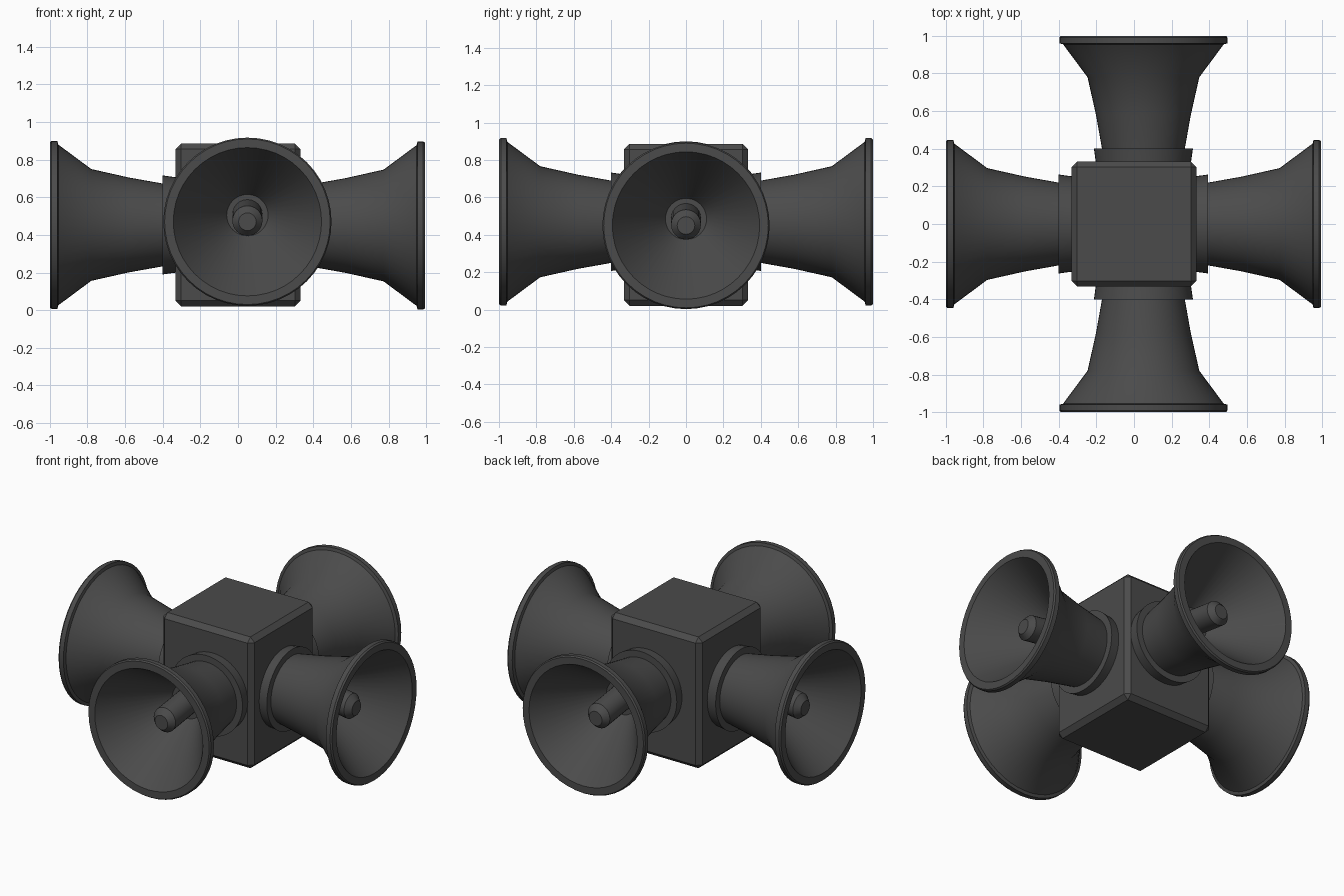
import bpy, bmesh, math
from mathutils import Matrix, Vector

if "Cube" in bpy.data.objects:
    bpy.data.objects.remove(bpy.data.objects["Cube"])

SEG = 48
dark = bpy.data.materials.new("dark_grey")
dark.diffuse_color = (0.07, 0.07, 0.07, 1)
dark.use_nodes = True
dark.node_tree.nodes["Principled BSDF"].inputs["Base Color"].default_value = dark.diffuse_color


def finish(name, bm, angle=30):
    bmesh.ops.recalc_face_normals(bm, faces=bm.faces)
    mesh = bpy.data.meshes.new(name)
    bm.to_mesh(mesh)
    bm.free()
    obj = bpy.data.objects.new(name, mesh)
    bpy.context.collection.objects.link(obj)
    mesh.materials.append(dark)
    bpy.ops.object.select_all(action='DESELECT')
    obj.select_set(True)
    bpy.context.view_layer.objects.active = obj
    bpy.ops.object.shade_smooth_by_angle(angle=math.radians(angle))
    return obj


def loft(name, rings, matrix, seg=SEG):
    """Skin circles given as (distance, radius, rise) along local x, capped at both ends."""
    bm = bmesh.new()
    loops = []
    for d, r, rise in rings:
        loops.append([bm.verts.new(matrix @ Vector((
            d, r * math.cos(2 * math.pi * i / seg), rise + r * math.sin(2 * math.pi * i / seg))))
            for i in range(seg)])
    for a, b in zip(loops, loops[1:]):
        for i in range(seg):
            j = (i + 1) % seg
            bm.faces.new((a[i], a[j], b[j], b[i]))
    bm.faces.new(loops[0])
    bm.faces.new(loops[-1])
    return finish(name, bm)


# Central chamfered housing
bm = bmesh.new()
bmesh.ops.create_cube(bm, size=1, matrix=Matrix.Translation((0, 0, 0.453)) @ Matrix.Diagonal((0.665, 0.665, 0.865, 1)))
bmesh.ops.bevel(bm, geom=bm.edges[:], offset=0.03, segments=1, affect='EDGES')
finish("housing", bm, 20)

# Horn: outer flare, rolled rim, inner cone down to the throat
horn = [(0.30, 0.205, 0), (0.40, 0.22, 0), (0.58, 0.252, 0), (0.78, 0.297, 0), (0.955, 0.427, 0),
        (0.96, 0.447, 0), (0.99, 0.447, 0), (1.0, 0.44, 0), (1.0, 0.394, 0), (0.60, 0.11, 0.035)]
collar = [(0.30, 0.25, 0), (0.335, 0.254, 0), (0.40, 0.263, 0)]
# Driver rod, dipping slightly towards the mouth
rod = [(0.55, 0.08, 0.045), (0.835, 0.08, 0.005), (0.87, 0.047, 0)]

# Four horns around the housing; the front and back pair sits off-centre
places = [("right", 0, (-0.006, 0, 0.45)), ("back", 90, (0.05, 0, 0.47)),
          ("left", 180, (0, 0, 0.453)), ("front", 270, (0.05, 0, 0.47))]
for side, turn, centre in places:
    m = Matrix.Translation(centre) @ Matrix.Rotation(math.radians(turn), 4, 'Z')
    loft(side + "_horn", horn, m)
    loft(side + "_collar", collar, m)
    loft(side + "_driver_rod", rod, m, 24)
